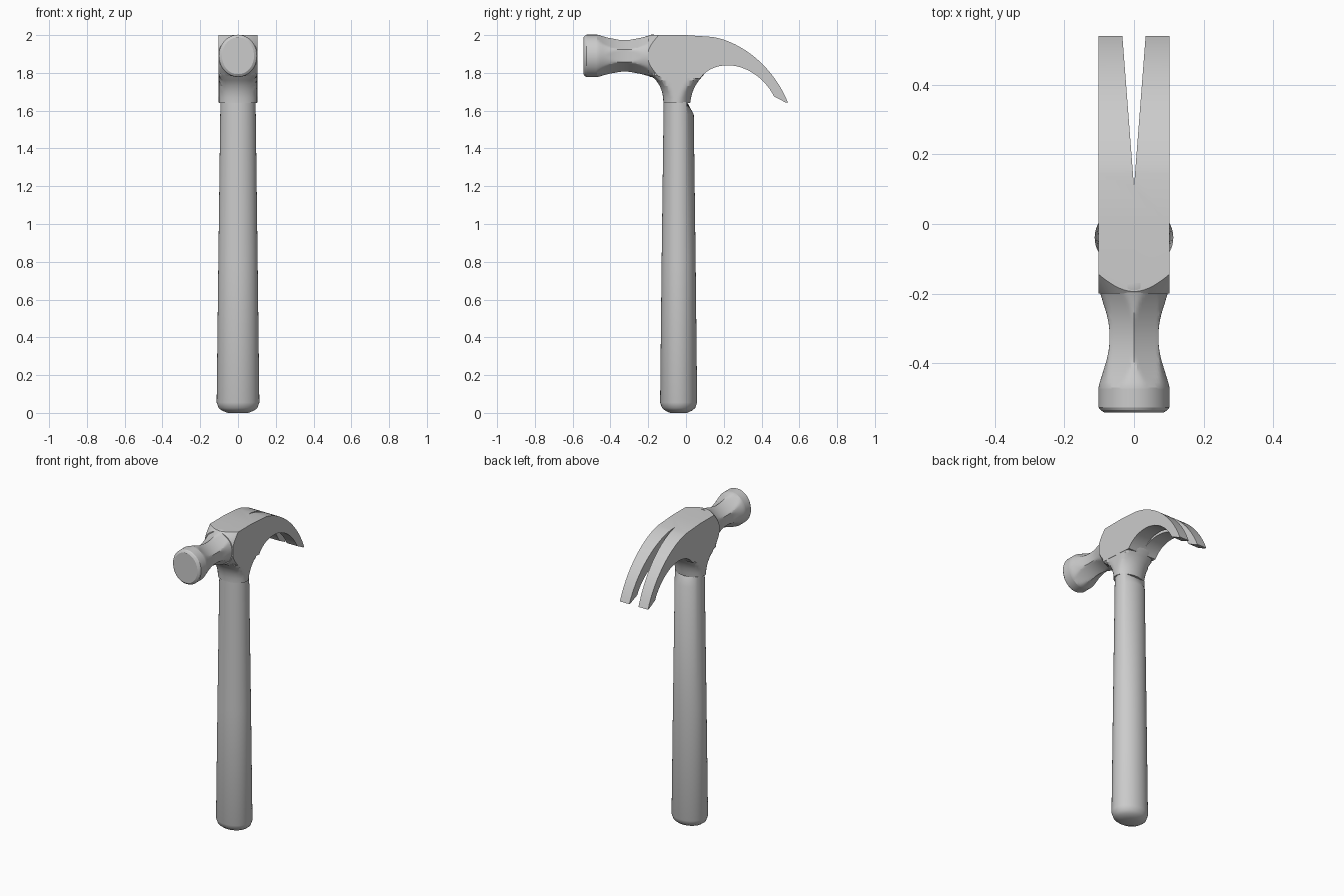
import bpy, bmesh, math
from mathutils import Vector
from mathutils.geometry import interpolate_bezier

SEGMENTS = 72
HEAD_Z = 1.89      # centre line of the striking end
HALF = 0.102       # half width of the head

if "Cube" in bpy.data.objects:
    bpy.data.objects.remove(bpy.data.objects["Cube"], do_unlink=True)

grey = bpy.data.materials.new("plain_grey")
grey.use_nodes = True
grey.diffuse_color = (0.6, 0.6, 0.6, 1)
grey.node_tree.nodes["Principled BSDF"].inputs["Base Color"].default_value = (0.6, 0.6, 0.6, 1)


def make_object(name, bm):
    bmesh.ops.recalc_face_normals(bm, faces=bm.faces)
    mesh = bpy.data.meshes.new(name)
    bm.to_mesh(mesh)
    bm.free()
    mesh.materials.append(grey)
    obj = bpy.data.objects.new(name, mesh)
    bpy.context.collection.objects.link(obj)
    return obj


def smooth(obj, degrees=30):
    bpy.ops.object.select_all(action="DESELECT")
    obj.select_set(True)
    bpy.context.view_layer.objects.active = obj
    bpy.ops.object.shade_smooth_by_angle(angle=math.radians(degrees))


def ring(a, b, planes=()):
    """Ellipse outline trimmed by flat planes (normal u, normal v, distance)."""
    points = []
    for i in range(SEGMENTS):
        t = 2 * math.pi * i / SEGMENTS
        c, s = math.cos(t), math.sin(t)
        r = 1 / math.hypot(c / a, s / b)
        for nu, nv, d in planes:
            facing = c * nu + s * nv
            if facing > 1e-6:
                r = min(r, d / facing)
        points.append((r * c, r * s))
    return points


def loft(name, rings, place):
    """Skin a list of (station, outline) pairs and cap both ends."""
    bm = bmesh.new()
    loops = [[bm.verts.new(place(u, v, w)) for u, v in pts] for w, pts in rings]
    for low, high in zip(loops, loops[1:]):
        for i in range(SEGMENTS):
            j = (i + 1) % SEGMENTS
            bm.faces.new((low[i], low[j], high[j], high[i]))
    bm.faces.new(loops[0])
    bm.faces.new(loops[-1])
    return make_object(name, bm)


def extrude(name, outline, start, depth):
    bm = bmesh.new()
    face = bm.faces.new([bm.verts.new(Vector(p) + Vector(start)) for p in outline])
    result = bmesh.ops.extrude_face_region(bm, geom=[face])
    verts = [g for g in result["geom"] if isinstance(g, bmesh.types.BMVert)]
    bmesh.ops.translate(bm, verts=verts, vec=depth)
    return make_object(name, bm)


def boolean(obj, cutter, operation):
    cutter.hide_render = True
    mod = obj.modifiers.new("cut", "BOOLEAN")
    mod.object, mod.operation, mod.solver = cutter, operation, "EXACT"
    bpy.context.view_layer.objects.active = obj
    bpy.ops.object.modifier_apply(modifier=mod.name)
    bpy.data.objects.remove(cutter, do_unlink=True)


def along_y(u, v, w):
    return (u, w, v + HEAD_Z)


def upright(u, v, w):
    return (u, v - 0.039, w)


def arc(*points, count=14):
    return [(0, p.x, p.y) for p in interpolate_bezier(*[Vector(p) for p in points], count)]


# Handle: tapered oval with a rounded butt and a chamfer at the top back
handle_rings = [(z, ring(a, b)) for z, a, b in (
    (0.004, 0.055, 0.045), (0.012, 0.085, 0.071), (0.026, 0.103, 0.088),
    (0.055, 0.113, 0.098), (0.8, 0.104, 0.090), (1.58, 0.094, 0.080))]
handle_rings[0] = (0.0, handle_rings[0][1])
handle_rings.append((1.645, ring(0.093, 0.079, [(0, 1, 0.045)])))
smooth(loft("handle", handle_rings, upright), 35)

# Collar: oval socket flaring up into the flat cheeks
collar_rings = []
for z, front, back, width in ((1.64, -0.12, 0.022, 0.100), (1.67, -0.121, 0.027, 0.102),
                              (1.70, -0.127, 0.035, 0.108), (1.73, -0.138, 0.048, 0.122),
                              (1.76, -0.158, 0.068, 0.150), (1.785, -0.185, 0.09, 0.2),
                              (1.80, -0.195, 0.1, 0.22)):
    middle, half = (front + back) / 2 + 0.039, (back - front) / 2
    outline = ring(width, half, [(1, 0, 0.1005), (-1, 0, 0.1005)])
    collar_rings.append((z, [(u, v + middle) for u, v in outline]))
smooth(loft("collar", collar_rings, upright), 25)

# Striking end: round face and a waisted neck with six scooped flats
face_rings = [(y, ring(a, b)) for y, a, b in (
    (-0.542, 0.085, 0.098), (-0.535, 0.096, 0.108), (-0.527, HALF, 0.112), (-0.475, HALF, 0.112))]
for i in range(21):
    y = -0.47 + i * 0.015
    dy = y + 0.325
    flare = min(1, (dy / 0.14) ** 2)
    side, slope = 0.07 + 2 * dy * dy, 0.0675 + 2 * dy * dy
    flats = [(sx, 0, side) for sx in (1, -1)]
    flats += [(sx * 0.581, sz * 0.814, slope) for sx in (1, -1) for sz in (1, -1)]
    face_rings.append((y, ring(0.076 + 0.026 * flare, 0.086 + 0.026 * flare, flats)))
smooth(loft("striking_end", face_rings, along_y), 20)

# Cheek and claw: side profile extruded across the width
profile = [(0, -0.2, 1.785), (0, -0.2, 2.0), (0, 0.0, 2.0)]
profile += arc((0.143, 1.99), (0.29, 1.965), (0.46, 1.84), (0.54, 1.642), count=20)
profile += [(0, 0.53, 1.642)]
profile += arc((0.466, 1.675), (0.42, 1.77), (0.32, 1.84), (0.222, 1.84))
profile += arc((0.222, 1.84), (0.165, 1.84), (0.11, 1.82), (0.074, 1.77))[1:]
claw = extrude("cheek_and_claw", profile, (-HALF, 0, 0), (2 * HALF, 0, 0))

# Turned chamfer on the front corners of the cheek
cone = loft("chamfer_cutter", [(y, ring(r, r)) for y, r in (
    (-0.21, 0.097), (-0.1, 0.186), (-0.099, 1), (1, 1))], along_y)
boolean(claw, cone, "INTERSECT")

# Tapered nail slot
slot = extrude("slot_cutter", [(0, 0.105, 0), (0.038, 0.6, 0), (-0.038, 0.6, 0)],
               (0, 0, 1.5), (0, 0, 0.7))
boolean(claw, slot, "DIFFERENCE")
smooth(claw, 25)
